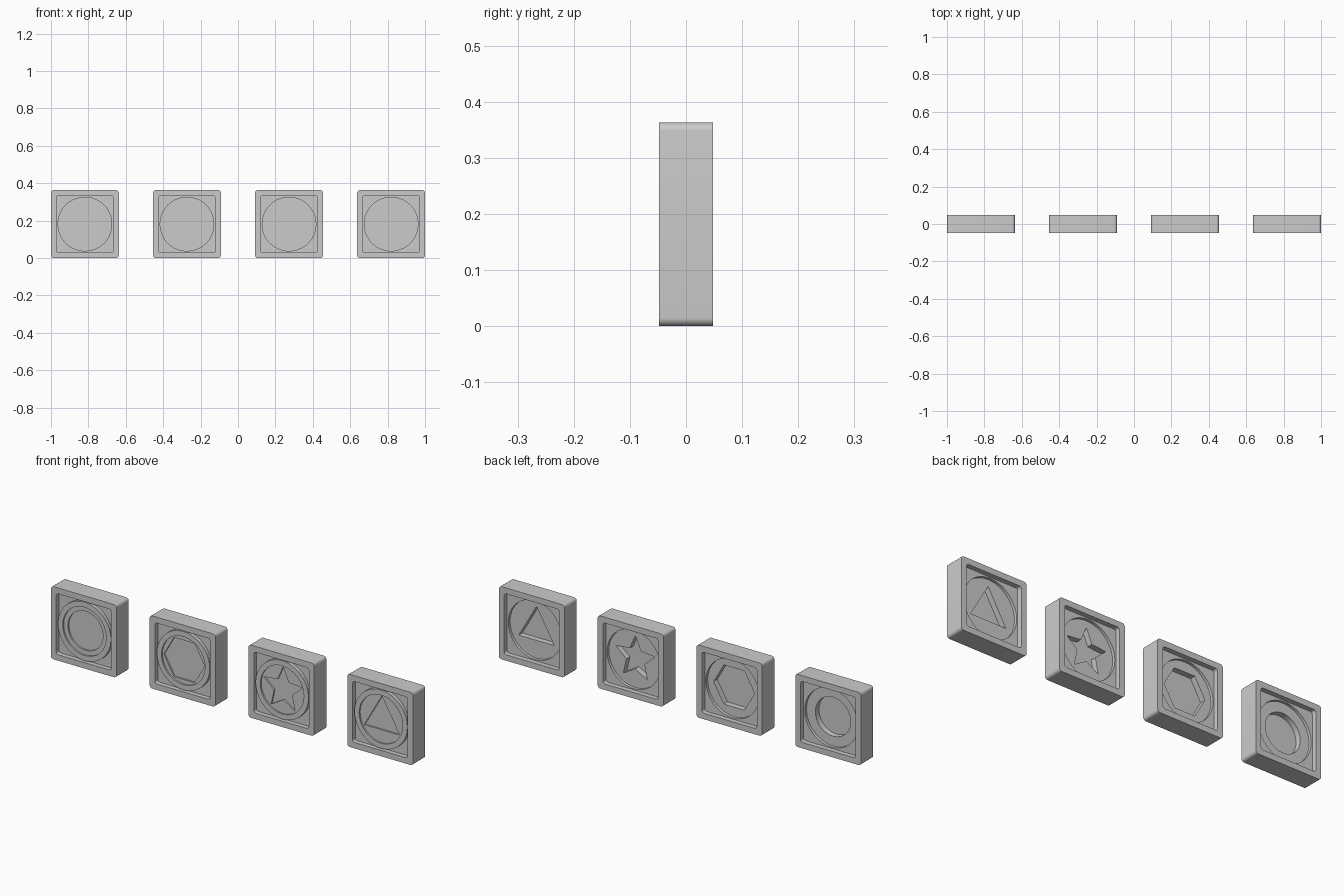
import bpy
from math import sin, cos, pi, radians

if "Cube" in bpy.data.objects:
    bpy.data.objects.remove(bpy.data.objects["Cube"])

HALF = 0.1815      # half width of a tile
PITCH = 0.5457     # distance between tile centres


def polygon(n, r, start=pi / 2, r2=None):
    """Regular polygon, or a star when a second radius is given."""
    return [((r if r2 is None or i % 2 == 0 else r2) * cos(start + 2 * pi * i / n),
             (r if r2 is None or i % 2 == 0 else r2) * sin(start + 2 * pi * i / n))
            for i in range(n)]


def rounded_square(h, r, steps=6):
    pts = []
    for k, (sx, sy) in enumerate([(1, 1), (-1, 1), (-1, -1), (1, -1)]):
        for i in range(steps + 1):
            a = pi / 2 * (k + i / steps)
            pts.append((sx * (h - r) + r * cos(a), sy * (h - r) + r * sin(a)))
    return pts


def slab(name, x, loops, y0, y1):
    """Extrude an outline (with optional hole) from y0 to y1."""
    cu = bpy.data.curves.new(name, 'CURVE')
    cu.dimensions = '2D'
    cu.fill_mode = 'BOTH'
    cu.extrude = (y1 - y0) / 2
    for loop in loops:
        sp = cu.splines.new('POLY')
        sp.points.add(len(loop) - 1)
        for p, (a, b) in zip(sp.points, loop):
            p.co = (a, b, 0, 1)
        sp.use_cyclic_u = True
    ob = bpy.data.objects.new(name, cu)
    ob.location = (x, (y0 + y1) / 2, HALF)
    ob.rotation_euler = (pi / 2, 0, 0)
    bpy.context.collection.objects.link(ob)
    bpy.ops.object.select_all(action='DESELECT')
    ob.select_set(True)
    bpy.context.view_layer.objects.active = ob
    bpy.ops.object.convert(target='MESH')
    bpy.ops.object.shade_smooth_by_angle(angle=radians(30))
    return ob


# Central symbols
symbols = {
    'circle': polygon(48, 0.097),
    'hexagon': polygon(6, 0.113, 0),
    'star': polygon(10, 0.113, pi / 2, 0.052),
    'triangle': polygon(3, 0.113),
}

outer = rounded_square(HALF, 0.015)
opening = rounded_square(0.152, 0.012)
big_circle = polygon(64, 0.146)
small_circle = polygon(64, 0.12)

# Each tile is a set of nested outlines at stepped depths
for i, (kind, shape) in enumerate(symbols.items()):
    x = (i - 1.5) * PITCH
    slab(kind + '_frame', x, [outer, opening], -0.048, 0.048)
    slab(kind + '_back_plate', x, [opening, big_circle], -0.025, 0.024)
    slab(kind + '_raised_ring', x, [big_circle, small_circle], -0.042, 0.010)
    slab(kind + '_inner_disc', x, [small_circle, shape], -0.034, 0.010)
    slab(kind + '_symbol_floor', x, [shape], -0.026, -0.018)
